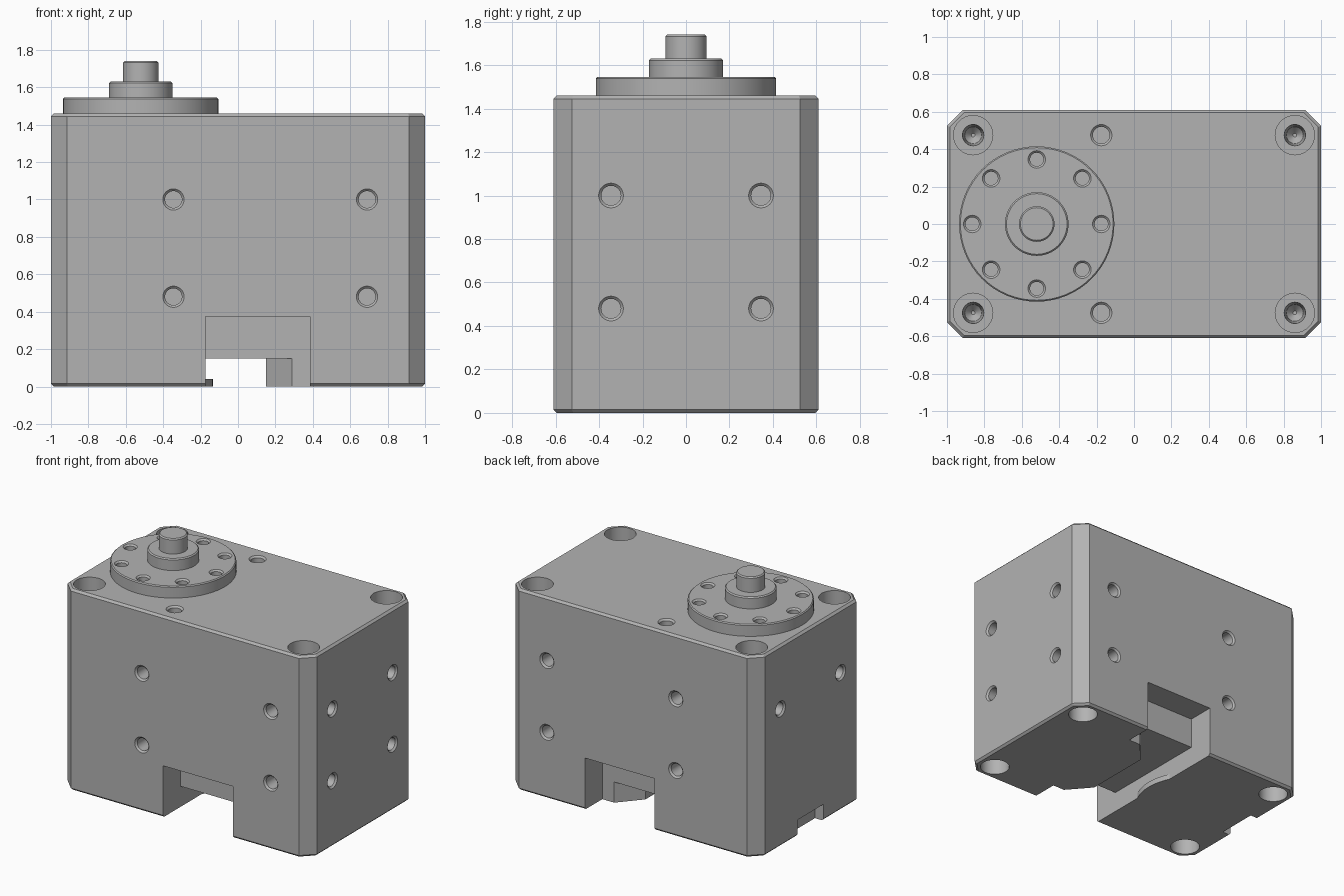
import bpy, bmesh, math
from mathutils import Vector, Matrix

if "Cube" in bpy.data.objects:
    bpy.data.objects.remove(bpy.data.objects["Cube"])

grey = bpy.data.materials.new("machined_grey")
grey.use_nodes = True
COLOUR = (0.45, 0.45, 0.45, 1)
grey.diffuse_color = COLOUR
grey.node_tree.nodes["Principled BSDF"].inputs["Base Color"].default_value = COLOUR


def finish(bm, name):
    bmesh.ops.recalc_face_normals(bm, faces=bm.faces)
    mesh = bpy.data.meshes.new(name)
    bm.to_mesh(mesh)
    bm.free()
    mesh.materials.append(grey)
    obj = bpy.data.objects.new(name, mesh)
    bpy.context.collection.objects.link(obj)
    return obj


def add_prism(bm, outline, z0, z1):
    face = bm.faces.new([bm.verts.new((x, y, z0)) for x, y in outline])
    new = bmesh.ops.extrude_face_region(bm, geom=[face])["geom"]
    bmesh.ops.translate(bm, verts=[g for g in new if isinstance(g, bmesh.types.BMVert)],
                        vec=(0, 0, z1 - z0))


def prism(name, outline, z0, z1):
    bm = bmesh.new()
    add_prism(bm, outline, z0, z1)
    return finish(bm, name)


def box(name, x0, x1, y0, y1, z0, z1):
    return prism(name, [(x0, y0), (x1, y0), (x1, y1), (x0, y1)], z0, z1)


def add_lathe(bm, profile, loc, axis=(0, 0, 1), sides=32):
    """Closed solid of revolution from (radius, height) pairs along an axis."""
    turn = Vector((0, 0, 1)).rotation_difference(Vector(axis)).to_matrix().to_4x4()
    place = Matrix.Translation(loc) @ turn
    rings = []
    for r, h in profile:
        angles = [math.tau * i / sides for i in range(sides)]
        rings.append([bm.verts.new(place @ Vector((r * math.cos(a), r * math.sin(a), h)))
                      for a in angles])
    for low, high in zip(rings, rings[1:]):
        for i in range(sides):
            j = (i + 1) % sides
            bm.faces.new((low[i], low[j], high[j], high[i]))
    bm.faces.new(rings[0])
    bm.faces.new(rings[-1])


def cut(obj, cutters):
    bpy.context.view_layer.objects.active = obj
    for cutter in cutters:
        cutter.hide_render = True
        mod = obj.modifiers.new("cut", "BOOLEAN")
        mod.operation = "DIFFERENCE"
        mod.solver = "EXACT"
        mod.object = cutter
        bpy.ops.object.modifier_apply(modifier=mod.name)
        bpy.data.objects.remove(cutter)


def smooth(obj):
    bpy.ops.object.select_all(action="DESELECT")
    obj.select_set(True)
    bpy.context.view_layer.objects.active = obj
    bpy.ops.object.shade_smooth_by_angle(angle=math.radians(30))


# Housing block with chamfered corners and rims
X, Y, H, C = 1.0, 0.61, 1.46, 0.085
bm = bmesh.new()
add_prism(bm, [(X, C - Y), (X, Y - C), (X - C, Y), (C - X, Y),
               (-X, Y - C), (-X, C - Y), (C - X, -Y), (X - C, -Y)], 0, H)
rims = [e for e in bm.edges if abs(e.verts[0].co.z - e.verts[1].co.z) < 0.001]
bmesh.ops.bevel(bm, geom=rims, offset=0.015, segments=1, affect="EDGES")
housing = finish(bm, "housing")

# Underside pockets, cross channel and end slot
L, R, P, W = -0.175, 0.385, 0.41, 0.29
channel = [(L, -0.5), (W, -0.5), (W, -P), (0.15, -0.25),
           (0.15, 0.25), (W, P), (W, 0.5), (L, 0.5)]
cut(housing, [
    box("front_pocket_cutter", L, R, -0.8, -P, -0.1, 0.375),
    box("back_pocket_cutter", L, R, P, 0.8, -0.1, 0.375),
    prism("channel_cutter", channel, -0.1, 0.15),
    box("end_slot_cutter", -1.1, -0.93, -0.15, 0.15, -0.1, 0.12),
])

# Drilled holes: countersunk side holes, counterbored corners, top holes
side_hole = [(0.077, 0.02), (0.057, 0), (0.045, -0.012), (0.045, -0.14)]
corner_top = [(0.105, 0.02), (0.105, -0.25), (0.057, -0.25), (0.045, -0.5), (0.01, -0.54)]
corner_base = [(0.1, 0.02), (0.1, -0.25)]
bm = bmesh.new()
for s in (-1, 1):
    for x in (-0.345, 0.69):
        for z in (0.48, 1.0):
            add_lathe(bm, side_hole, (x, s * Y, z), (0, s, 0))
    for z in (0.48, 1.0):
        add_lathe(bm, side_hole, (X, s * 0.345, z), (1, 0, 0))
    add_lathe(bm, side_hole, (-X, s * 0.345, 1.0), (-1, 0, 0))
    add_lathe(bm, side_hole, (-0.175, s * 0.475, H))
    for x in (-0.86, 0.86):
        add_lathe(bm, corner_top, (x, s * 0.475, H))
        add_lathe(bm, corner_base, (x, s * 0.475, 0), (0, 0, -1))
cut(housing, [finish(bm, "hole_cutter")])
smooth(housing)

# Curved lip of the bearing seat inside the channel
lip_angle = math.acos((L + 0.525) / 0.39)
arc = [lip_angle * (i / 8 - 1) for i in range(17)]
lip = prism("bearing_lip", [(-0.525 + 0.39 * math.cos(a), 0.39 * math.sin(a)) for a in arc],
            0, 0.04)
smooth(lip)

# Turntable flange with hub and shaft
AXIS = Vector((-0.52, 0, 0))
bm = bmesh.new()
add_lathe(bm, [(0.415, H - 0.01), (0.415, 1.538), (0.408, 1.545), (0.17, 1.545),
               (0.17, 1.622), (0.162, 1.63), (0.095, 1.63), (0.095, 1.732),
               (0.087, 1.74)], AXIS, sides=64)
flange = finish(bm, "output_flange")

# Bolt circle in the flange
bolt_hole = [(0.062, 0.015), (0.047, 0), (0.036, -0.011), (0.036, -0.07)]
bm = bmesh.new()
for i in range(8):
    a = math.tau * i / 8
    add_lathe(bm, bolt_hole, AXIS + Vector((0.345 * math.cos(a), 0.345 * math.sin(a), 1.545)))
cut(flange, [finish(bm, "bolt_cutter")])
smooth(flange)
